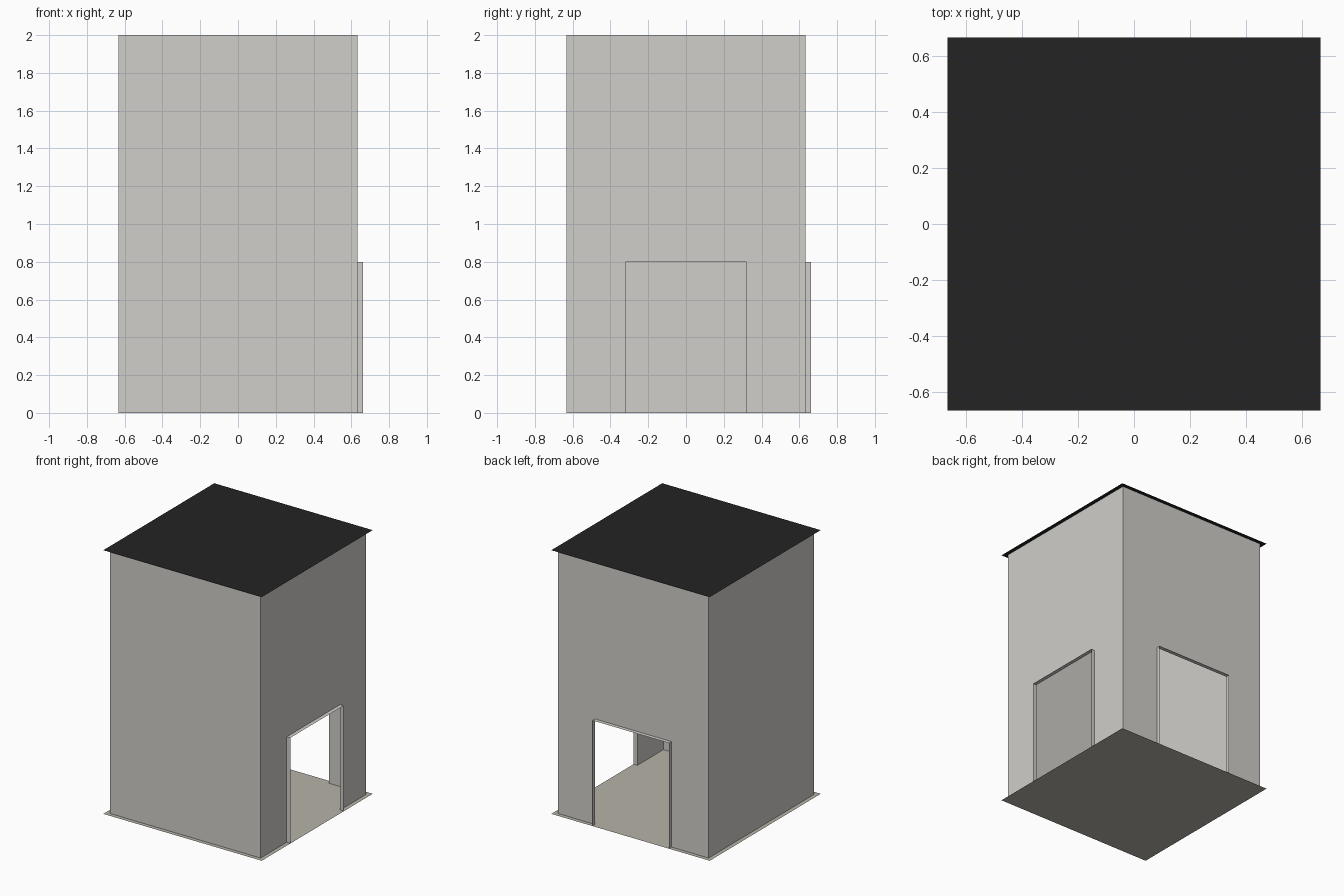
import bpy
from math import pi
from mathutils import Matrix

WALL, SLAB, HEIGHT = 0.633, 0.665, 2.0
DOOR_W, DOOR_H, FRAME_Y = 0.32, 0.8, 0.663

cube = bpy.data.objects.get("Cube")
if cube:
    bpy.data.objects.remove(cube, do_unlink=True)


def material(name, color):
    mat = bpy.data.materials.new(name)
    mat.use_nodes = True
    mat.diffuse_color = (*color, 1)
    bsdf = next(n for n in mat.node_tree.nodes if n.type == 'BSDF_PRINCIPLED')
    bsdf.inputs["Base Color"].default_value = (*color, 1)
    return mat


def sheet(name, verts, faces, mat, turn=0.0):
    """Thin surface object, turned about the vertical axis."""
    mesh = bpy.data.meshes.new(name)
    mesh.from_pydata(verts, [], faces)
    mesh.transform(Matrix.Rotation(turn, 4, 'Z'))
    mesh.materials.append(mat)
    obj = bpy.data.objects.new(name, mesh)
    bpy.context.collection.objects.link(obj)
    return obj


def slab(name, z, mat, up):
    corners = [(-SLAB, -SLAB, z), (SLAB, -SLAB, z), (SLAB, SLAB, z), (-SLAB, SLAB, z)]
    order = (0, 1, 2, 3) if up else (3, 2, 1, 0)
    sheet(name, corners, [order], mat)


def wall(name, turn, doorway=False):
    door = [(-DOOR_W, 0), (-DOOR_W, DOOR_H), (DOOR_W, DOOR_H), (DOOR_W, 0)]
    outline = [(-WALL, 0)] + (door if doorway else [])
    outline += [(WALL, 0), (WALL, HEIGHT), (-WALL, HEIGHT)]
    sheet(name, [(x, -WALL, z) for x, z in outline], [range(len(outline))], plaster, turn)
    if doorway:
        # Reveal that stands proud of the wall around the opening
        verts = [(x, y, z) for y in (-WALL, -FRAME_Y) for x, z in door]
        faces = [(i + 4, i + 5, i + 1, i) for i in range(3)]
        sheet(name + "_door_frame", verts, faces, plaster, turn)


plaster = material("pale grey plaster", (0.63, 0.62, 0.585))
floor_mat = material("warm beige floor", (0.475, 0.45, 0.39))
roof_mat = material("black roof", (0.017, 0.017, 0.017))

# Floor and roof, both overhanging the walls
slab("floor", 0.0, floor_mat, True)
slab("roof", HEIGHT, roof_mat, True)

# Two solid walls and two with doorways
wall("front_wall", 0)
wall("left_wall", pi / 2, doorway=True)
wall("back_wall", pi, doorway=True)
wall("right_wall", -pi / 2)
